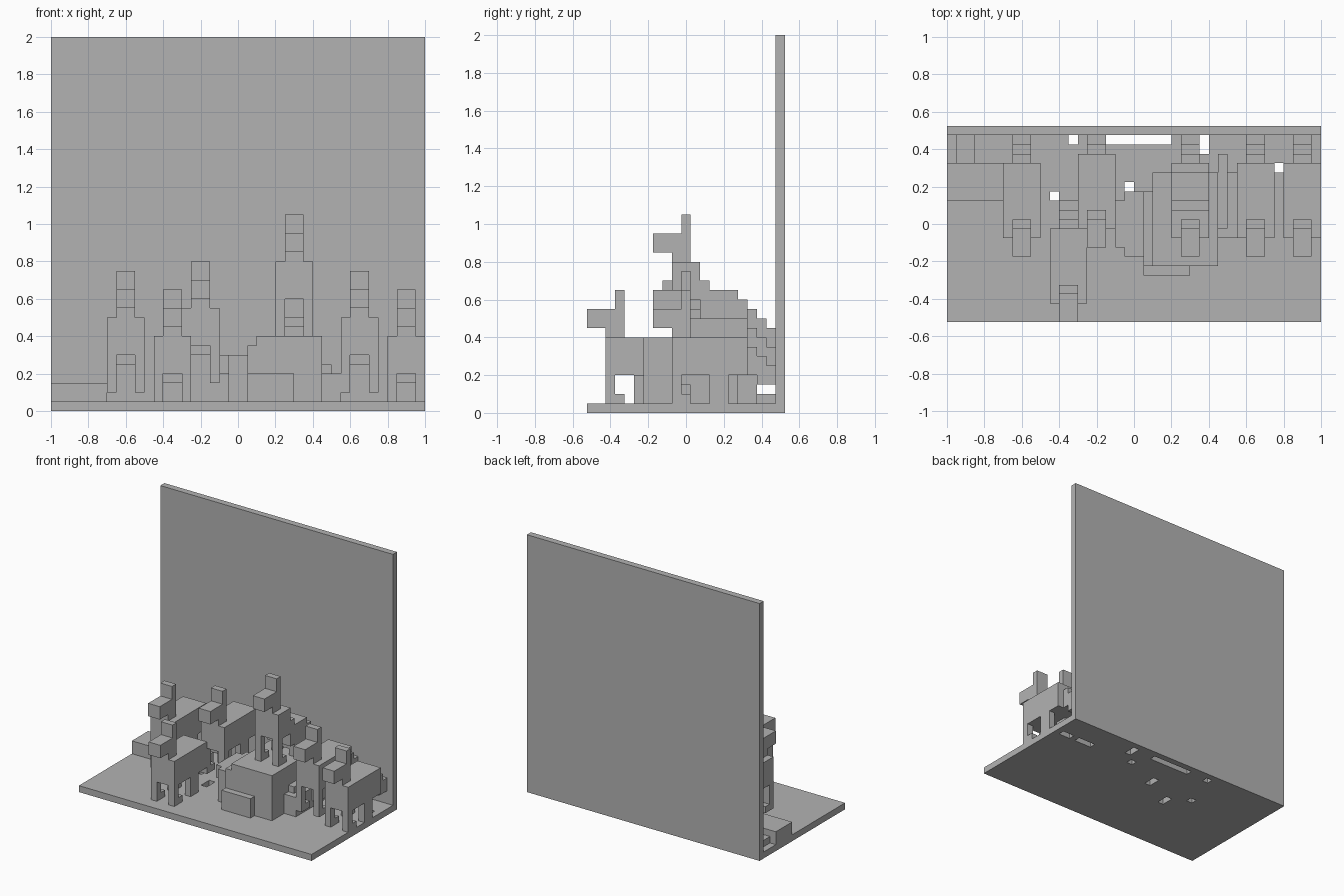
import bpy, bmesh
from mathutils import Matrix, Vector

cube = bpy.data.objects.get("Cube")
if cube:
    bpy.data.objects.remove(cube)

grey = bpy.data.materials.new("stone grey")
grey.use_nodes = True
grey.diffuse_color = (0.45, 0.45, 0.45, 1)
grey.node_tree.nodes["Principled BSDF"].inputs["Base Color"].default_value = (0.45, 0.45, 0.45, 1)


def finish(name, bm):
    mesh = bpy.data.meshes.new(name)
    bm.to_mesh(mesh)
    bm.free()
    mesh.materials.append(grey)
    obj = bpy.data.objects.new(name, mesh)
    bpy.context.collection.objects.link(obj)
    return obj


def box(name, x, y, z):
    """Box from (min, max) pairs along each axis."""
    lo, hi = Vector((x[0], y[0], z[0])), Vector((x[1], y[1], z[1]))
    bm = bmesh.new()
    bmesh.ops.create_cube(bm, size=1, matrix=Matrix.Translation((lo + hi) / 2) @ Matrix.Diagonal((*(hi - lo), 1)))
    return finish(name, bm)


# Ground slab with small square openings
holes = [((-.35, -.3), (.425, .475)), ((-.15, .2), (.425, .475)), ((.35, .4), (.375, .475)),
         ((.65, .8), (.275, .325)), ((.85, .95), (.275, .325)), ((-.45, -.4), (.125, .175)),
         ((.25, .3), (.275, .325)), ((-.05, 0), (.125, .225)), ((-.3, -.25), (-.025, .075))]
bm = bmesh.new()
bmesh.ops.create_grid(bm, x_segments=40, y_segments=21, size=1, matrix=Matrix.Diagonal((1, .525, 1, 1)))
cut = [f for f in bm.faces
       if any(x[0] < f.calc_center_median().x < x[1] and y[0] < f.calc_center_median().y < y[1]
              for x, y in holes)]
bmesh.ops.delete(bm, geom=cut, context='FACES')
top = bmesh.ops.extrude_face_region(bm, geom=bm.faces[:])["geom"]
bmesh.ops.translate(bm, vec=(0, 0, .05), verts=[v for v in top if isinstance(v, bmesh.types.BMVert)])
bmesh.ops.recalc_face_normals(bm, faces=bm.faces)
bmesh.ops.dissolve_limit(bm, angle_limit=.01, verts=bm.verts, edges=bm.edges)
finish("ground_slab", bm)

# Back wall
box("back_wall", (-1, 1), (.475, .525), (0, 2))


def animal(name, x, y, top, sloped=False):
    """Blocky four-legged animal: x centre, chest front y, back height."""
    foot = max(.05, top - .4)
    wide, slim = (x - .1, x + .1), (x - .05, x + .05)
    # Head and neck
    box(name + "_neck", slim, (y, y + .1), (top, top + .15))
    box(name + "_head", slim, (y - .1, y + .05), (top + .05, top + .15))
    box(name + "_ears", slim, (y + .05, y + .1), (top, top + .25))
    # Trunk
    if sloped:
        for i, (a, b, drop) in enumerate([(0, .15, 0), (.15, .2, .1), (.2, .35, .15), (.35, .4, .2)]):
            box(f"{name}_trunk_{i}", wide, (y + a, y + b), (top - .2 - drop, top - drop))
    else:
        box(name + "_trunk", wide, (y, y + .4), (top - .2, top))
    # Legs
    for side, x0 in (("right", x - .1), ("left", x + .05)):
        box(f"{name}_front_leg_{side}", (x0, x0 + .05), (y, y + .05), (foot, top - .2))
        box(f"{name}_front_hoof_{side}", (x0, x0 + .05), (y + .05, y + .1), (foot, foot + .05))
        box(f"{name}_hind_leg_{side}", (x0, x0 + .05), (y + .2, y + .3), (foot, top - .2))
    # Stepped tail
    drop = .2 if sloped else 0
    for i, (low, high) in enumerate([(.2, .05), (.25, .1), (.25, .15)]):
        a = y + .4 + i * .05
        if a < .47:
            box(f"{name}_tail_{i}", slim, (a, min(a + .05, .475)), (top - drop - low, top - drop - high))


animal("left_animal", -.6, -.075, .5)
animal("front_animal", -.35, -.425, .4)
animal("middle_animal", -.2, -.025, .55)
animal("climbing_animal", .3, -.075, .8, sloped=True)
animal("right_animal", .65, -.075, .5)
animal("corner_animal", .9, -.075, .4)

# Resting animal in the middle
box("resting_trunk", (.1, .45), (-.225, .275), (.05, .4))
box("resting_shoulder", (.05, .1), (-.225, .175), (.05, .35))
box("resting_foreleg", (.05, .3), (-.275, -.225), (.05, .2))
box("resting_neck", (-.05, .05), (-.175, .175), (.05, .3))
box("resting_head", (-.1, 0), (-.125, .125), (.2, .3))
box("resting_haunch", (.45, .55), (-.075, .275), (.05, .2))
box("resting_hip", (.45, .5), (-.025, .375), (.05, .25))

# Low animal lying at the left edge
box("low_body", (-1, -.7), (.125, .325), (.05, .15))
box("low_tail", (-.95, -.85), (.325, .475), (.05, .1))
